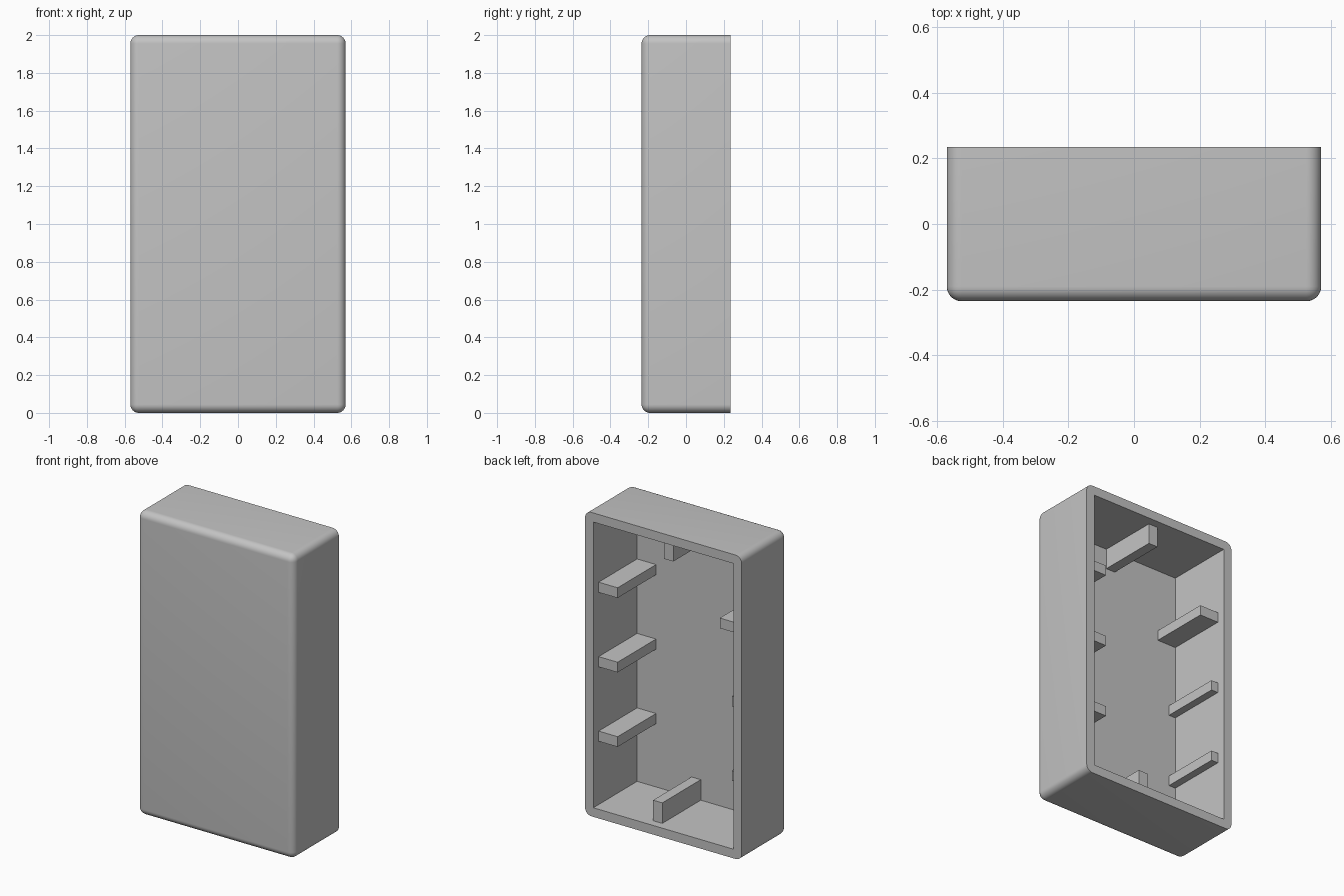
import bpy
import bmesh
import math
from mathutils import Matrix, Vector

cube = bpy.data.objects.get("Cube")
if cube:
    bpy.data.objects.remove(cube, do_unlink=True)

WIDTH, DEPTH, HEIGHT = 1.14, 0.47, 2.0
WALL, FRONT, RADIUS = 0.06, 0.015, 0.045
BACK_Y = DEPTH / 2
FLOOR_Y = -DEPTH / 2 + FRONT       # inner face of the front panel
INNER_X = WIDTH / 2 - WALL
PEG_END_Y = 0.18

grey = bpy.data.materials.new("light_grey")
grey.use_nodes = True
colour = (0.55, 0.55, 0.55, 1)
grey.diffuse_color = colour
grey.node_tree.nodes["Principled BSDF"].inputs["Base Color"].default_value = colour


def add_box(bm, low, high):
    low, high = Vector(low), Vector(high)
    matrix = Matrix.Translation((low + high) / 2) @ Matrix.Diagonal((*(high - low), 1))
    return bmesh.ops.create_cube(bm, size=1, matrix=matrix)["verts"]


def finish(name, bm):
    mesh = bpy.data.meshes.new(name)
    bm.to_mesh(mesh)
    bm.free()
    mesh.materials.append(grey)
    obj = bpy.data.objects.new(name, mesh)
    bpy.context.collection.objects.link(obj)
    return obj


def at_back(item):
    return all(abs(v.co.y - BACK_Y) < 1e-4 for v in item.verts)


# Shell: rounded box, open at the back, with a sharp rectangular cavity
bm = bmesh.new()
add_box(bm, (-WIDTH / 2, -BACK_Y, 0), (WIDTH / 2, BACK_Y, HEIGHT))
bmesh.ops.bevel(bm, geom=[e for e in bm.edges if not at_back(e)], offset=RADIUS,
                segments=8, profile=0.5, affect='EDGES')
add_box(bm, (-INNER_X, FLOOR_Y, WALL), (INNER_X, BACK_Y, HEIGHT - WALL))
bmesh.ops.delete(bm, geom=[f for f in bm.faces if at_back(f)], context='FACES_ONLY')
rim = [e for e in bm.edges if e.is_boundary]
bmesh.ops.triangle_fill(bm, edges=rim, use_beauty=True, normal=(0, 1, 0))
bmesh.ops.recalc_face_normals(bm, faces=bm.faces[:])
shell = finish("shell", bm)

bpy.ops.object.select_all(action='DESELECT')
shell.select_set(True)
bpy.context.view_layer.objects.active = shell
bpy.ops.object.shade_smooth_by_angle(angle=math.radians(30))


def add_peg(name, x0, x1, z0, z1):
    peg = bmesh.new()
    add_box(peg, (min(x0, x1), FLOOR_Y, z0), (max(x0, x1), PEG_END_Y, z1))
    finish(name, peg)


# Side pegs: the lower two on the right wall stand out less
THICK = 0.067
for label, z, right_reach in (("lower", 0.51, 0.05), ("middle", 1.0, 0.05), ("upper", 1.49, 0.138)):
    for side, sign, reach in (("left", 1, 0.138), ("right", -1, right_reach)):
        add_peg(f"{label}_{side}_peg", sign * INNER_X, sign * (INNER_X - reach),
                z - THICK / 2, z + THICK / 2)

# End pegs: upright, the bottom one off centre
for label, x, z0 in (("top", 0, HEIGHT - WALL - 0.135), ("bottom", 0.08, WALL)):
    add_peg(f"{label}_peg", x - THICK / 2, x + THICK / 2, z0, z0 + 0.135)
